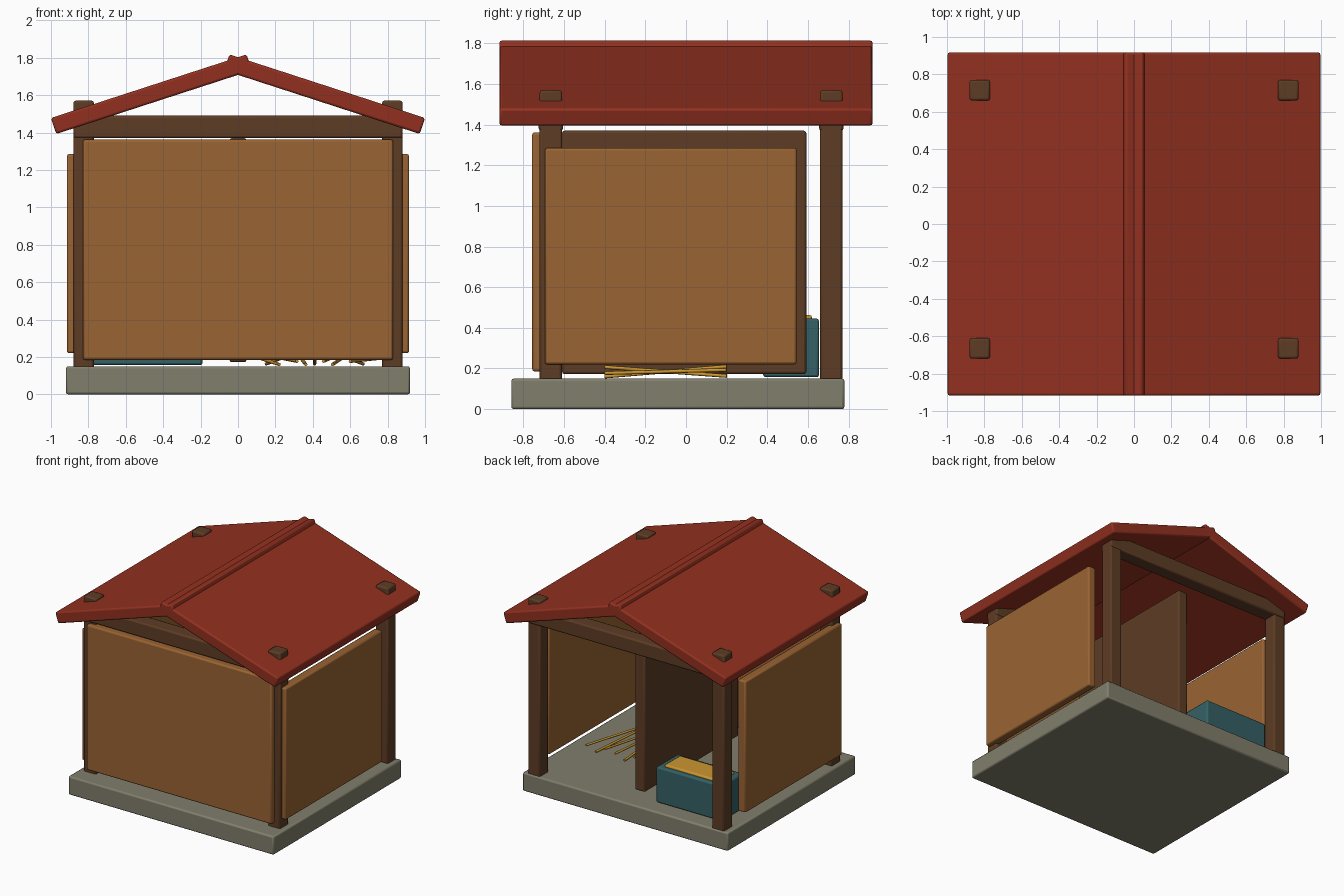
import bpy, math
from mathutils import Vector

if "Cube" in bpy.data.objects:
    bpy.data.objects.remove(bpy.data.objects["Cube"])


def material(name, color):
    m = bpy.data.materials.new(name)
    m.diffuse_color = (*color, 1)
    m.use_nodes = True
    m.node_tree.nodes["Principled BSDF"].inputs["Base Color"].default_value = m.diffuse_color
    return m


STONE = material("stone", (0.22, 0.21, 0.15))
DARK = material("dark_wood", (0.11, 0.045, 0.018))
PANEL = material("panel_wood", (0.32, 0.125, 0.032))
ROOF = material("red_roof", (0.29, 0.03, 0.014))
TEAL = material("teal", (0.035, 0.12, 0.13))
STRAW = material("straw", (0.60, 0.30, 0.03))


def box(name, x, y, z, mat, bevel=0.012, tilt=0):
    """Bevelled box from (min, max) ranges, optionally tilted about y."""
    r = (x, y, z)
    bpy.ops.mesh.primitive_cube_add(size=1, location=[(a + b) / 2 for a, b in r])
    o = bpy.context.object
    o.name = name
    o.scale = [b - a for a, b in r]
    bpy.ops.object.transform_apply(location=False, rotation=False, scale=True)
    o.rotation_euler.y = tilt
    o.data.materials.append(mat)
    mod = o.modifiers.new("bevel", 'BEVEL')
    mod.width = bevel
    mod.segments = 2
    bpy.ops.object.shade_smooth_by_angle(angle=math.radians(30))
    return o


def rod(name, a, b, radius, mat):
    a, b = Vector(a), Vector(b)
    d = b - a
    bpy.ops.mesh.primitive_cylinder_add(vertices=8, radius=radius, depth=d.length,
                                        location=(a + b) / 2,
                                        rotation=d.to_track_quat('Z', 'Y').to_euler())
    o = bpy.context.object
    o.name = name
    o.data.materials.append(mat)
    bpy.ops.object.shade_smooth_by_angle(angle=math.radians(50))


# Base slab
box("base", (-0.92, 0.92), (-0.86, 0.78), (0, 0.15), STONE)

# Corner posts poking through the roof, and the cross beams
for row, y in (("front", -0.665), ("back", 0.715)):
    for side, s in (("left", -1), ("right", 1)):
        box(f"{row}_{side}_post", (s * 0.825 - 0.055, s * 0.825 + 0.055),
            (y - 0.055, y + 0.055), (0.14, 1.57), DARK)
    box(f"{row}_beam", (-0.88, 0.88), (y - 0.06, y + 0.06), (1.37, 1.49), DARK)

# Front wall, side walls and middle divider
box("front_wall", (-0.83, 0.83), (-0.757, -0.687), (0.185, 1.362), PANEL)
for side, s in (("left", -1), ("right", 1)):
    box(f"{side}_wall", (s * 0.88 - 0.035, s * 0.88 + 0.035), (-0.695, 0.545),
        (0.22, 1.285), PANEL)
box("divider", (-0.045, 0.045), (-0.61, 0.592), (0.172, 1.37), DARK)

# Two roof slabs crossing at the ridge
for side, s in (("left", -1), ("right", 1)):
    box(f"{side}_roof", (s * 0.463 - 0.55, s * 0.463 + 0.55), (-0.918, 0.918),
        (1.56, 1.65), ROOF, 0.012, s * math.radians(18))

# Feed box with filling
box("feed_box", (-0.78, -0.19), (0.38, 0.655), (0.157, 0.445), TEAL)
box("feed", (-0.73, -0.24), (0.42, 0.62), (0.42, 0.463), STRAW)

# Fanned straw bedding
for i in range(9):
    t = i / 4 - 1
    rise = (0.025, -0.022, 0.008)[i % 3]
    rod(f"straw_{i + 1}", (0.41 + 0.19 * t, -0.40, 0.185 - rise),
        (0.41 + 0.345 * t, 0.20, 0.185 + rise), 0.009, STRAW)
